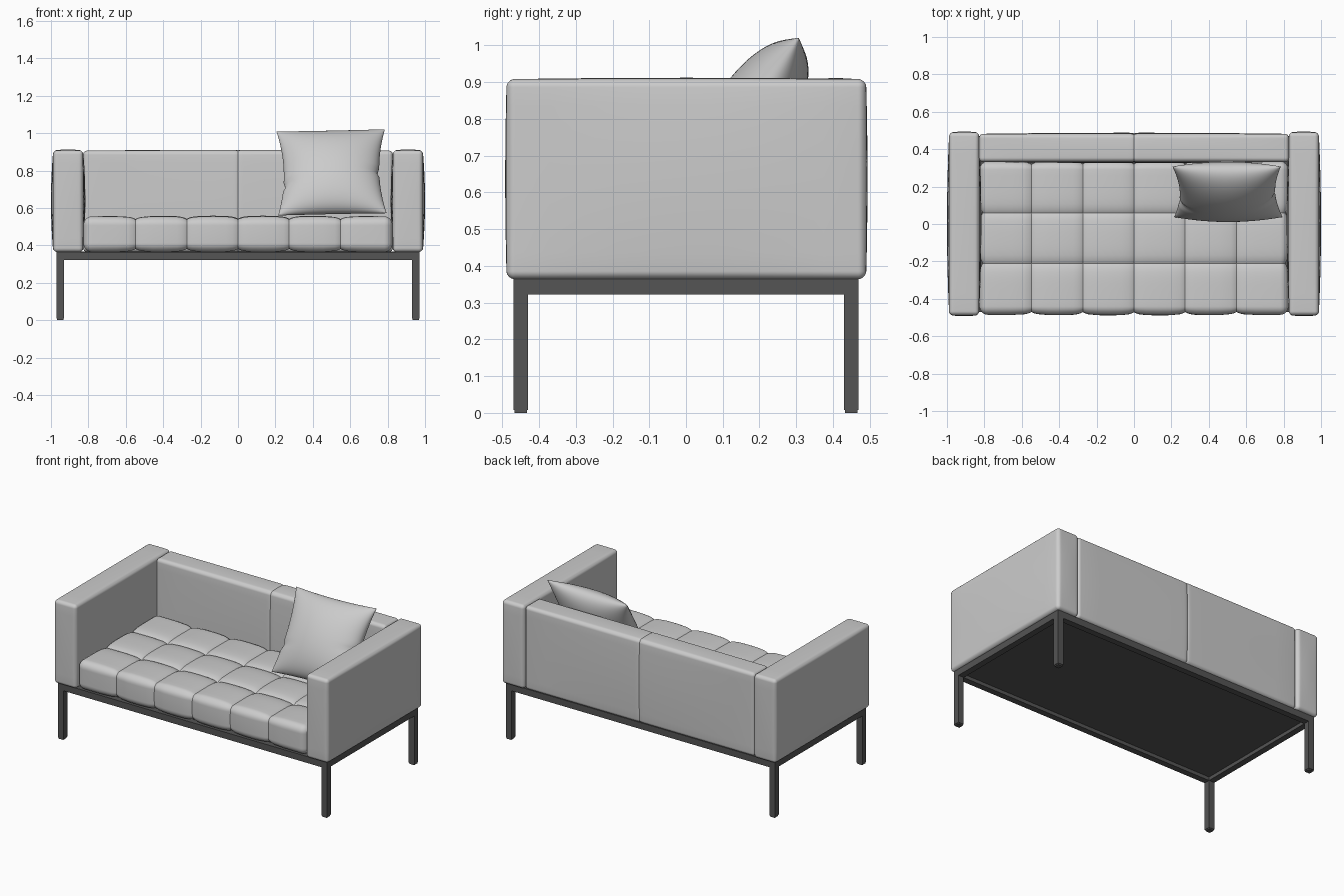
import bpy, bmesh, math
from mathutils import Vector

if "Cube" in bpy.data.objects:
    bpy.data.objects.remove(bpy.data.objects["Cube"])

dark = bpy.data.materials.new("dark_metal")
dark.diffuse_color = (0.09, 0.09, 0.09, 1)
dark.use_nodes = True
dark.node_tree.nodes["Principled BSDF"].inputs["Base Color"].default_value = dark.diffuse_color


def finish(name, bm, angle=40, mat=None):
    bmesh.ops.remove_doubles(bm, verts=bm.verts, dist=1e-5)
    bmesh.ops.recalc_face_normals(bm, faces=bm.faces)
    me = bpy.data.meshes.new(name)
    bm.to_mesh(me)
    bm.free()
    ob = bpy.data.objects.new(name, me)
    bpy.context.collection.objects.link(ob)
    if mat:
        me.materials.append(mat)
    bpy.context.view_layer.objects.active = ob
    bpy.ops.object.select_all(action='DESELECT')
    ob.select_set(True)
    if angle:
        bpy.ops.object.shade_smooth_by_angle(angle=math.radians(angle))
    return ob


def box(name, lo, hi):
    bm = bmesh.new()
    bmesh.ops.create_cube(bm, size=1)
    for v in bm.verts:
        v.co = Vector([(lo[i] + hi[i]) / 2 + v.co[i] * (hi[i] - lo[i]) for i in range(3)])
    return finish(name, bm, 0, dark)


def samples(lo, hi, r, n, seams):
    # dense near rounded edges and stitched seams
    pts = [lo + r + (hi - lo - 2 * r) * i / n for i in range(n + 1)]
    for f in (0, 0.2, 0.4, 0.6, 0.8):
        pts += [lo + r * f, hi - r * f]
    for s in seams:
        pts = [p for p in pts if abs(p - s) > 0.035]
        pts += [s + d for d in (-0.03, -0.015, -0.006, 0, 0.006, 0.015, 0.03)]
    return sorted(pts)


def cushion(name, lo, hi, r, bulge, seams=((), (), ()), depth=0.0, width=0.02, n=10):
    """Rounded upholstered block with swollen faces and seam grooves."""
    ax = [samples(lo[i], hi[i], r, n, seams[i]) for i in range(3)]
    mid = [(lo[i] + hi[i]) / 2 for i in range(3)]
    half = [(hi[i] - lo[i]) / 2 for i in range(3)]

    def shape(p):
        q = Vector([min(max(p[i], lo[i] + r), hi[i] - r) for i in range(3)])
        nrm = (Vector(p) - q).normalized()
        co = q + nrm * r
        t = [1 - ((p[i] - mid[i]) / half[i]) ** 2 for i in range(3)]
        for i in range(3):
            if i == 2 and nrm.z < 0:
                continue
            co[i] += nrm[i] * bulge[i] * t[(i + 1) % 3] * t[(i + 2) % 3]
        for i in range(3):
            for s in seams[i]:
                co -= nrm * depth * math.exp(-abs(p[i] - s) / width) * (1 - nrm[i] ** 2)
        return co

    bm = bmesh.new()
    for k in range(3):
        a, b = (k + 1) % 3, (k + 2) % 3
        for side in (lo[k], hi[k]):
            rows = []
            for u in ax[a]:
                row = []
                for w in ax[b]:
                    p = [0, 0, 0]
                    p[k], p[a], p[b] = side, u, w
                    row.append(bm.verts.new(shape(p)))
                rows.append(row)
            for i in range(len(rows) - 1):
                for j in range(len(rows[0]) - 1):
                    bm.faces.new((rows[i][j], rows[i + 1][j], rows[i + 1][j + 1], rows[i][j + 1]))
    return finish(name, bm)


# Upholstered arms
cushion("right_arm", (0.828, -0.488, 0.364), (0.988, 0.49, 0.908), 0.022, (0.012, 0.004, 0.004))
cushion("left_arm", (-0.988, -0.488, 0.364), (-0.828, 0.49, 0.908), 0.022, (0.012, 0.004, 0.004))

# Backrest with a centre seam
cushion("backrest", (-0.828, 0.332, 0.364), (0.828, 0.482, 0.906), 0.022,
        (0, 0.006, 0.005), ((0,), (), ()), 0.004, 0.006, 12)

# Tufted seat, six by three panels
cols = [0.274 * i for i in range(-2, 3)]
cushion("seat", (-0.826, -0.485, 0.364), (0.826, 0.335, 0.555), 0.045,
        (0, 0.004, 0.004), (cols, (-0.21, 0.06), ()), 0.017, 0.028, 24)


# Throw pillow leaning on the backrest
def pillow(name, hw, hh, thick, n=40):
    bm = bmesh.new()
    for side in (-1, 1):
        rows = []
        for i in range(n + 1):
            u = math.sin(math.pi * (i / n - 0.5))
            row = []
            for j in range(n + 1):
                v = math.sin(math.pi * (j / n - 0.5))
                puff = max(0, (1 - u * u) * (1 - v * v)) ** 0.5
                x = u * hw * (1 - 0.12 * (1 - v * v))
                z = v * hh * (1 - 0.04 * (1 - u * u))
                # creases running in from the side seams
                fold = 0.012 * math.exp(-((v + 0.2 - 0.15 * u) / 0.06) ** 2) * abs(u) ** 5
                x -= fold * u
                y = side * (thick * puff - fold * 1.2 * puff ** 0.5)
                row.append(bm.verts.new((x, y, z)))
            rows.append(row)
        for i in range(n):
            for j in range(n):
                bm.faces.new((rows[i][j], rows[i + 1][j], rows[i + 1][j + 1], rows[i][j + 1]))
    return finish(name, bm, 60)


cush = pillow("throw_pillow", 0.29, 0.262, 0.112)
cush.location = (0.5, 0.172, 0.79)
cush.rotation_euler = (math.radians(-31), math.radians(-1.2), 0)

# Metal base: rails, legs with glides, underside panel
X, Y, T = 0.97, 0.47, 0.04
for s, name in ((-1, "front"), (1, "back")):
    ys = sorted((s * Y, s * (Y - T)))
    box(name + "_rail", (-X, ys[0], 0.322), (X, ys[1], 0.364))
    for m, lr in ((-1, "left"), (1, "right")):
        xs = sorted((m * X, m * (X - T)))
        box(f"{name}_{lr}_leg", (xs[0], ys[0], 0.008), (xs[1], ys[1], 0.322))
        box(f"{name}_{lr}_glide", (xs[0] + 0.003, ys[0] + 0.003, 0), (xs[1] - 0.003, ys[1] - 0.003, 0.008))
for m, lr in ((-1, "left"), (1, "right")):
    xs = sorted((m * X, m * (X - T)))
    box(lr + "_rail", (xs[0], -Y + T, 0.322), (xs[1], Y - T, 0.364))
box("underside_panel", (-X + T, -Y + T, 0.345), (X - T, Y - T, 0.366))
